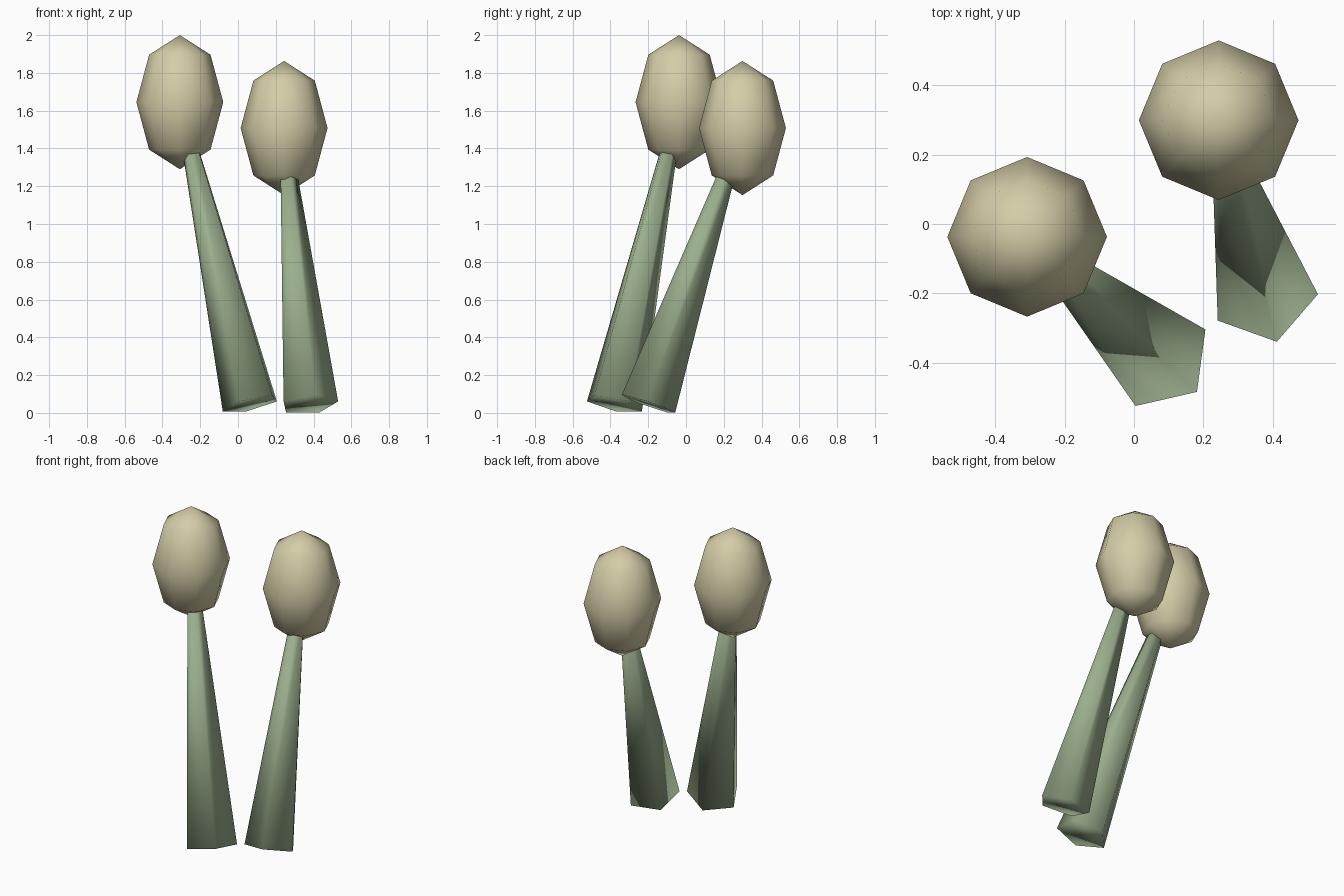
import bpy, bmesh, math
from mathutils import Vector

if "Cube" in bpy.data.objects:
    bpy.data.objects.remove(bpy.data.objects["Cube"])


def material(name, rgb):
    m = bpy.data.materials.new(name)
    m.diffuse_color = (*rgb, 1)
    m.use_nodes = True
    m.node_tree.nodes["Principled BSDF"].inputs["Base Color"].default_value = m.diffuse_color
    return m


CREAM = material("cream", (0.66, 0.61, 0.39))
GREEN = material("sage_green", (0.33, 0.43, 0.27))
SIDES = 5


def add_object(name, bm, mat):
    bmesh.ops.recalc_face_normals(bm, faces=bm.faces)
    for f in bm.faces:
        f.smooth = True
    mesh = bpy.data.meshes.new(name)
    bm.to_mesh(mesh)
    bm.free()
    mesh.materials.append(mat)
    ob = bpy.data.objects.new(name, mesh)
    bpy.context.collection.objects.link(ob)
    return ob


# Bud: low-poly stretched sphere
def bud(name, centre):
    bm = bmesh.new()
    bmesh.ops.create_uvsphere(bm, u_segments=8, v_segments=4, radius=1)
    for v in bm.verts:
        v.co = Vector((v.co.x * 0.23, v.co.y * 0.23, v.co.z * 0.355)) + centre
    add_object(name, bm, CREAM)


# Stem: tapered five-sided post leaning towards the bud's centre
def stem(name, base, target):
    axis = (target - base).normalized()
    u = -Vector((axis.x, axis.y, 0))
    u = (u - axis * u.dot(axis)).normalized()   # one ridge faces away from the lean
    w = axis.cross(u)
    bm = bmesh.new()
    rings = []
    for t, r in ((0, 0.157), (0.9, 0.039)):
        c = base.lerp(target, t)
        ring = []
        for i in range(SIDES):
            a = 2 * math.pi * i / SIDES
            ring.append(bm.verts.new(c + (u * math.cos(a) + w * math.sin(a)) * r))
        rings.append(ring)
        bm.faces.new(ring)
    for i in range(SIDES):
        j = (i + 1) % SIDES
        bm.faces.new((rings[0][i], rings[0][j], rings[1][j], rings[1][i]))
    add_object(name, bm, GREEN)


for side, base, centre in (
    ("left", Vector((0.071, -0.383, 0.046)), Vector((-0.308, -0.037, 1.645))),
    ("right", Vector((0.374, -0.196, 0.045)), Vector((0.244, 0.299, 1.508))),
):
    bud(side + "_bud", centre)
    stem(side + "_stem", base, centre)
